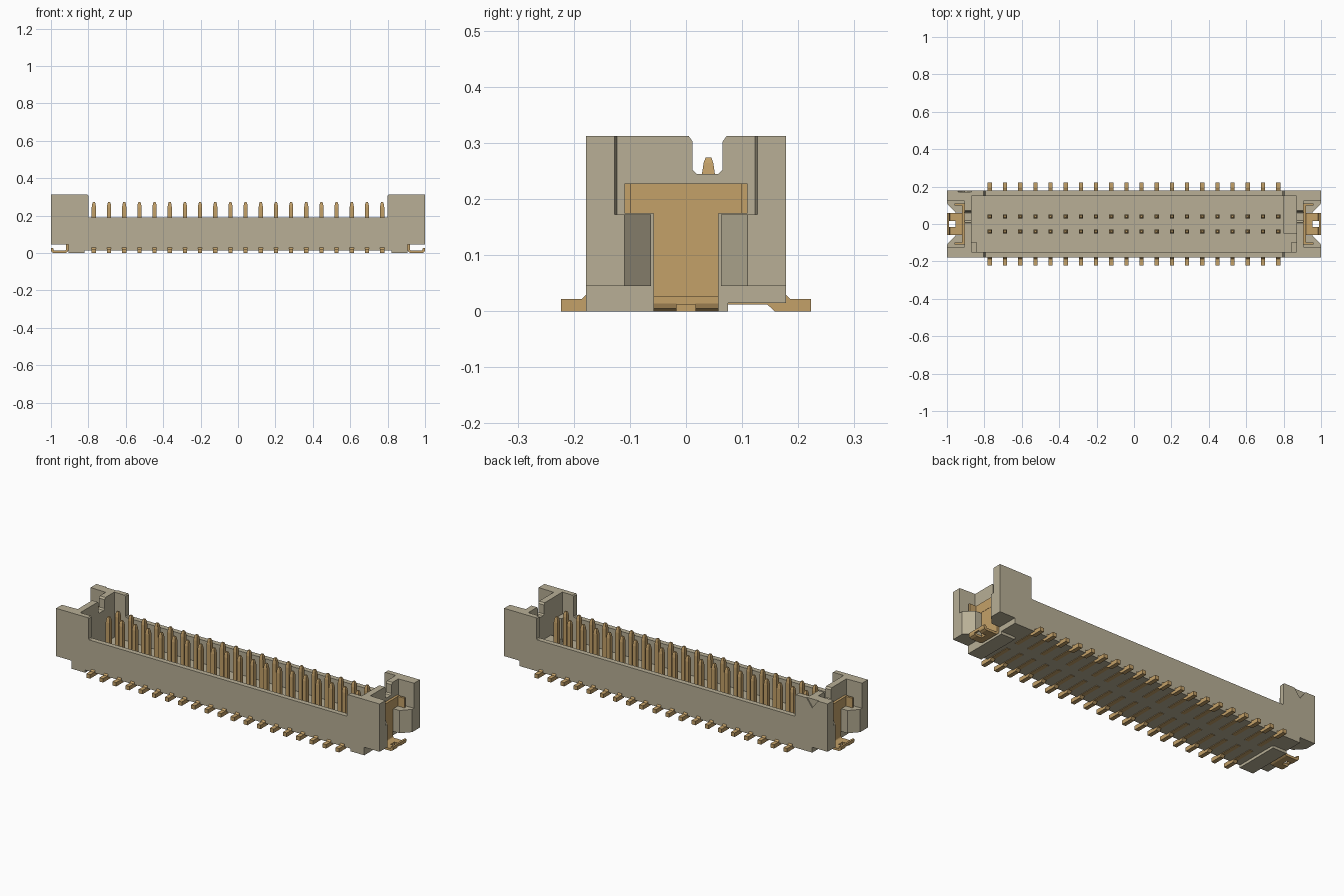
import bpy, bmesh, math

if "Cube" in bpy.data.objects:
    bpy.data.objects.remove(bpy.data.objects["Cube"])


def material(name, rgb):
    m = bpy.data.materials.new(name)
    m.diffuse_color = (*rgb, 1)
    m.use_nodes = True
    m.node_tree.nodes["Principled BSDF"].inputs["Base Color"].default_value = m.diffuse_color
    return m


BEIGE = material("beige plastic", (0.48, 0.43, 0.305))
GOLD = material("gold metal", (0.55, 0.355, 0.14))


def prism(bm, pts, axis, a, b, taper=1.0):
    """Extrude a 2D outline along an axis: x uses (y,z), y uses (x,z), z uses (x,y)."""
    cu = sum(p[0] for p in pts) / len(pts)
    cv = sum(p[1] for p in pts) / len(pts)

    def ring(w, s):
        out = []
        for u, v in pts:
            u, v = cu + (u - cu) * s, cv + (v - cv) * s
            co = {'x': (w, u, v), 'y': (u, w, v), 'z': (u, v, w)}[axis]
            out.append(bm.verts.new(co))
        return out

    r0, r1 = ring(a, 1), ring(b, taper)
    bm.faces.new(r0)
    bm.faces.new(r1[::-1])
    n = len(pts)
    for i in range(n):
        j = (i + 1) % n
        bm.faces.new((r0[i], r1[i], r1[j], r0[j]))


def box(bm, x0, x1, y0, y1, z0, z1, taper=1.0):
    prism(bm, [(x0, y0), (x1, y0), (x1, y1), (x0, y1)], 'z', z0, z1, taper)


def finish(bm, name, mat):
    bmesh.ops.recalc_face_normals(bm, faces=bm.faces[:])
    me = bpy.data.meshes.new(name)
    bm.to_mesh(me)
    bm.free()
    me.materials.append(mat)
    ob = bpy.data.objects.new(name, me)
    bpy.context.collection.objects.link(ob)
    return ob


# Housing: long side walls with raised end towers
bm = bmesh.new()
right = [(0.905, 0.015), (0.905, 0.045), (1, 0.045), (1, 0.312), (0.805, 0.312),
         (0.8, 0.307), (0.8, 0.195), (0.795, 0.19)]
left = [(-x, z) for x, z in reversed(right)]
mark = [(-0.87, 0.312), (-0.905, 0.265), (-0.94, 0.312)]
prism(bm, right + left, 'y', -0.178, -0.15)
prism(bm, right + left, 'y', 0.15, 0.172)
# outer skin of the back wall carries the first-position notch
prism(bm, right + left[:4] + mark + left[4:], 'y', 0.172, 0.178)

# Housing: floor, end walls, feet and guide shoulders
box(bm, -0.87, 0.87, -0.15, 0.15, 0.015, 0.06)
wall = [(-0.15, 0.015), (0.15, 0.015), (0.15, 0.312), (0.072, 0.312), (0.065, 0.302),
        (0.065, 0.252), (0.058, 0.245), (0.019, 0.245), (0.012, 0.252),
        (0.012, 0.302), (0.005, 0.312), (-0.15, 0.312)]
for s in (-1, 1):
    prism(bm, wall, 'x', s * 0.87, s * 0.905)
    box(bm, s * 0.82, s * 0.905, -0.178, 0.075, 0, 0.015)
    box(bm, s * 0.84, s * 0.87, -0.15, -0.1, 0.06, 0.19)
    for t in (-1, 1):
        lower = [(0.905, 0.15), (1, 0.15), (1, 0.11), (0.955, 0.062), (0.905, 0.062)]
        upper = [(0.905, 0.15), (1, 0.15), (1, 0.127), (0.905, 0.123)]
        prism(bm, [(s * x, t * y) for x, y in lower], 'z', 0.045, 0.172)
        prism(bm, [(s * x, t * y) for x, y in upper], 'z', 0.172, 0.312)
box(bm, 0.8, 0.87, -0.05, 0.15, 0.06, 0.11)
finish(bm, "connector_housing", BEIGE)

# Contacts: two rows of twenty pins, each with a cranked solder lead
bm = bmesh.new()
lead = [(0.03, 0.012), (0.145, 0.012), (0.158, 0), (0.223, 0), (0.223, 0.022),
        (0.186, 0.022), (0.178, 0.03), (0.03, 0.03)]
w = 0.0115
for i in range(20):
    x = (i - 9.5) * 0.0811
    for t in (-1, 1):
        y = t * 0.04
        box(bm, x - w, x + w, y - w, y + w, 0.03, 0.245)
        box(bm, x - w, x + w, y - w, y + w, 0.245, 0.264, 0.75)
        v = w * 0.75
        box(bm, x - v, x + v, y - v, y + v, 0.264, 0.274, 0.6)
        prism(bm, [(t * u, z) for u, z in lead], 'x', x - w, x + w)
finish(bm, "contact_pins", GOLD)

# Retention clips: wide head with hooked edges, narrow stem, forked curled foot
for s, side in ((-1, "left"), (1, "right")):
    bm = bmesh.new()
    box(bm, s * 0.906, s * 0.92, -0.11, 0.11, 0.174, 0.228)
    for t in (-1, 1):
        box(bm, s * 0.92, s * 0.96, t * 0.098, t * 0.11, 0.174, 0.228)
    # stem with a rounded bend into the foot
    angles = [k * math.pi / 10 for k in range(6)]
    outer = [(0.906 + 0.022 * (1 - math.cos(a)), 0.022 * (1 - math.sin(a))) for a in angles]
    inner = [(0.919 + 0.009 * (1 - math.cos(a)), 0.022 - 0.009 * math.sin(a)) for a in angles]
    stem = ([(0.906, 0.174)] + outer + [(0.955, 0), (0.955, 0.013)]
            + inner[::-1] + [(0.919, 0.174)])
    prism(bm, [(s * x, z) for x, z in stem], 'y', -0.058, 0.058)
    prong = [(0.955, 0), (0.985, 0), (0.996, 0.005), (1, 0.014), (1, 0.027),
             (0.989, 0.027), (0.984, 0.013), (0.955, 0.013)]
    for t in (-1, 1):
        prism(bm, [(s * x, z) for x, z in prong], 'y', t * 0.017, t * 0.058)
    # short cross tab closing the fork
    box(bm, s * 0.99, s * 1.0, -0.017, 0.017, 0.012, 0.027)
    finish(bm, side + "_retention_clip", GOLD)
